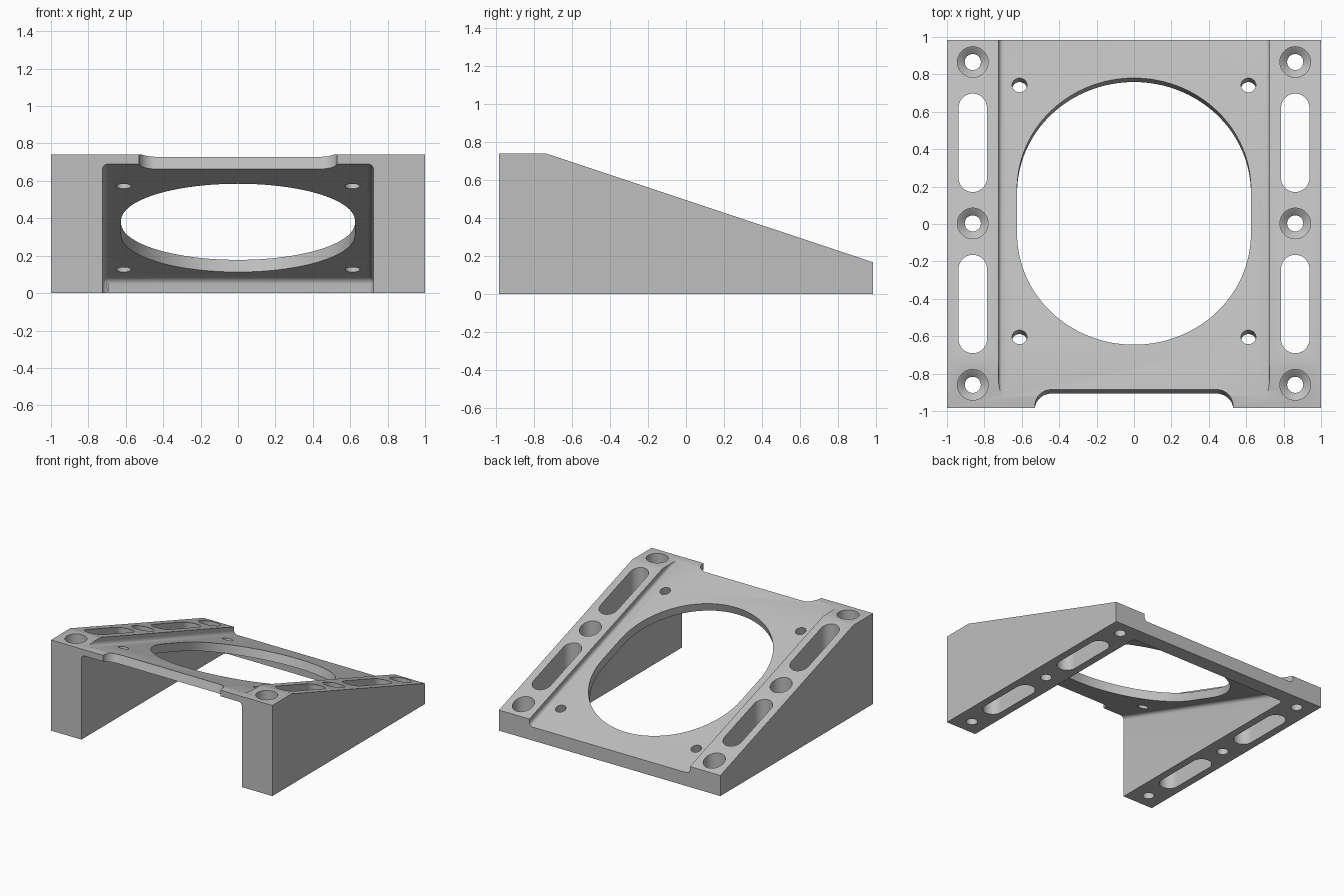
import bpy, bmesh, math
from mathutils import Matrix, Vector

cube = bpy.data.objects.get("Cube")
if cube:
    bpy.data.objects.remove(cube, do_unlink=True)

SLOPE = 0.331
TILT = Matrix.Rotation(-math.atan(SLOPE), 4, 'X')
INNER = 0.725          # half width between the rails
RAIL_X = 0.862         # rail centre line


def plate_top(y):
    return 0.762 - SLOPE * (y + 0.985)


def plate_bottom(y):
    return 0.69 - SLOPE * (y + 0.985)


def loft(name, rings, place=Matrix(), bevel=None, radius=0.03):
    """Closed solid through matching rings of points, optionally with rounded edges."""
    bm = bmesh.new()
    loops = [[bm.verts.new(p) for p in ring] for ring in rings]
    n = len(loops[0])
    for a, b in zip(loops, loops[1:]):
        for i in range(n):
            j = (i + 1) % n
            bm.faces.new((a[i], a[j], b[j], b[i]))
    bm.faces.new(loops[0][::-1])
    bm.faces.new(loops[-1])
    bmesh.ops.recalc_face_normals(bm, faces=bm.faces[:])
    if bevel:
        edges = [e for e in bm.edges if bevel((e.verts[0].co + e.verts[1].co) / 2)]
        bmesh.ops.bevel(bm, geom=edges, offset=radius, segments=6,
                        profile=0.5, affect='EDGES')
    bm.transform(place)
    mesh = bpy.data.meshes.new(name)
    bm.to_mesh(mesh)
    bm.free()
    obj = bpy.data.objects.new(name, mesh)
    bpy.context.collection.objects.link(obj)
    return obj


def side_prism(name, profile, half, **kw):
    return loft(name, [[(x, y, z) for y, z in profile] for x in (-half, half)], **kw)


def rounded(hx, hy, r, steps=16):
    """Outline of a rounded rectangle; r equal to hx gives a slot."""
    pts = []
    for k, (sx, sy) in enumerate([(1, 1), (-1, 1), (-1, -1), (1, -1)]):
        for i in range(steps + 1):
            a = math.pi / 2 * (k + i / steps)
            p = Vector((sx * (hx - r) + r * math.cos(a), sy * (hy - r) + r * math.sin(a)))
            if not pts or (p - pts[-1]).length > 1e-5:
                pts.append(p)
    if (pts[0] - pts[-1]).length < 1e-5:
        pts.pop()
    return pts


def punch(name, outline, place, low, high):
    return loft(name, [[(p.x, p.y, z) for p in outline] for z in (low, high)], place)


def lathe(name, profile, place, n=40):
    rings = [[(r * math.cos(i * math.tau / n), r * math.sin(i * math.tau / n), z)
              for i in range(n)] for r, z in profile]
    return loft(name, rings, place)


def on_plate(x, y):
    return Matrix.Translation((x, y, plate_top(y))) @ TILT


# Wedge body
body = side_prism("wedge_bracket", [(-0.985, 0), (0.985, 0), (0.985, 0.168),
                                    (-0.735, 0.74), (-0.985, 0.74)], 1.0)
cutters = []

# Open space below the plate, with rounded inner corners
wall = 0.865
cutters.append(side_prism(
    "lower_channel",
    [(-1.3, -0.2), (wall, -0.2), (wall, plate_bottom(wall)), (-1.3, plate_bottom(-1.3))],
    INNER, bevel=lambda c: c.y > -1.2 and c.z > -0.19))

# Recess above the plate, with rounded floor corners
cutters.append(side_prism(
    "upper_channel",
    [(-1.3, plate_top(-1.3)), (1.3, plate_top(1.3)), (1.3, 1.5), (-1.3, 1.5)],
    INNER, bevel=lambda c: abs(c.x) > 0.7 and abs(c.y) < 0.1 and c.z < 1))

# Large opening and front notch, cut square to the plate
cutters.append(punch("fan_opening", rounded(0.625, 0.751, 0.625, 32),
                     on_plate(0, 0.0675), -0.2, 0.2))
cutters.append(punch("front_notch", rounded(0.53, 0.3, 0.09),
                     on_plate(0, -0.885) @ Matrix.Translation((0, -0.3, 0)), -0.2, 0.2))

for side in (-1, 1):
    # Plate screw holes
    for y in (-0.605, 0.742):
        cutters.append(lathe("plate_hole", [(0.04, -0.2), (0.04, 0.2)],
                             on_plate(side * 0.612, y)))
    # Rail counterbored bolt holes
    for y in (-0.86, 0.003, 0.866):
        cutters.append(lathe("bolt_hole", [(0.043, -0.1), (0.043, 0.07), (0.066, 0.09),
                                           (0.082, 0.1), (0.082, 1)],
                             Matrix.Translation((side * RAIL_X, y, 0))))
    # Rail lightening slots
    for y in (-0.428, 0.434):
        cutters.append(punch("rail_slot", rounded(0.076, 0.263, 0.076),
                             Matrix.Translation((side * RAIL_X, y, 0)), -0.1, 1))

# Cut everything out of the body
bpy.context.view_layer.objects.active = body
for cutter in cutters:
    cutter.hide_render = True
    mod = body.modifiers.new("cut", 'BOOLEAN')
    mod.operation = 'DIFFERENCE'
    mod.solver = 'EXACT'
    mod.object = cutter
    bpy.ops.object.modifier_apply(modifier=mod.name)
    bpy.data.objects.remove(cutter, do_unlink=True)

# Material and shading
grey = bpy.data.materials.new("light_grey")
grey.use_nodes = True
colour = (0.52, 0.52, 0.52, 1)
grey.diffuse_color = colour
grey.node_tree.nodes["Principled BSDF"].inputs["Base Color"].default_value = colour
body.data.materials.clear()
body.data.materials.append(grey)
for poly in body.data.polygons:
    poly.material_index = 0

bpy.ops.object.select_all(action='DESELECT')
body.select_set(True)
bpy.ops.object.shade_smooth_by_angle(angle=math.radians(30))
